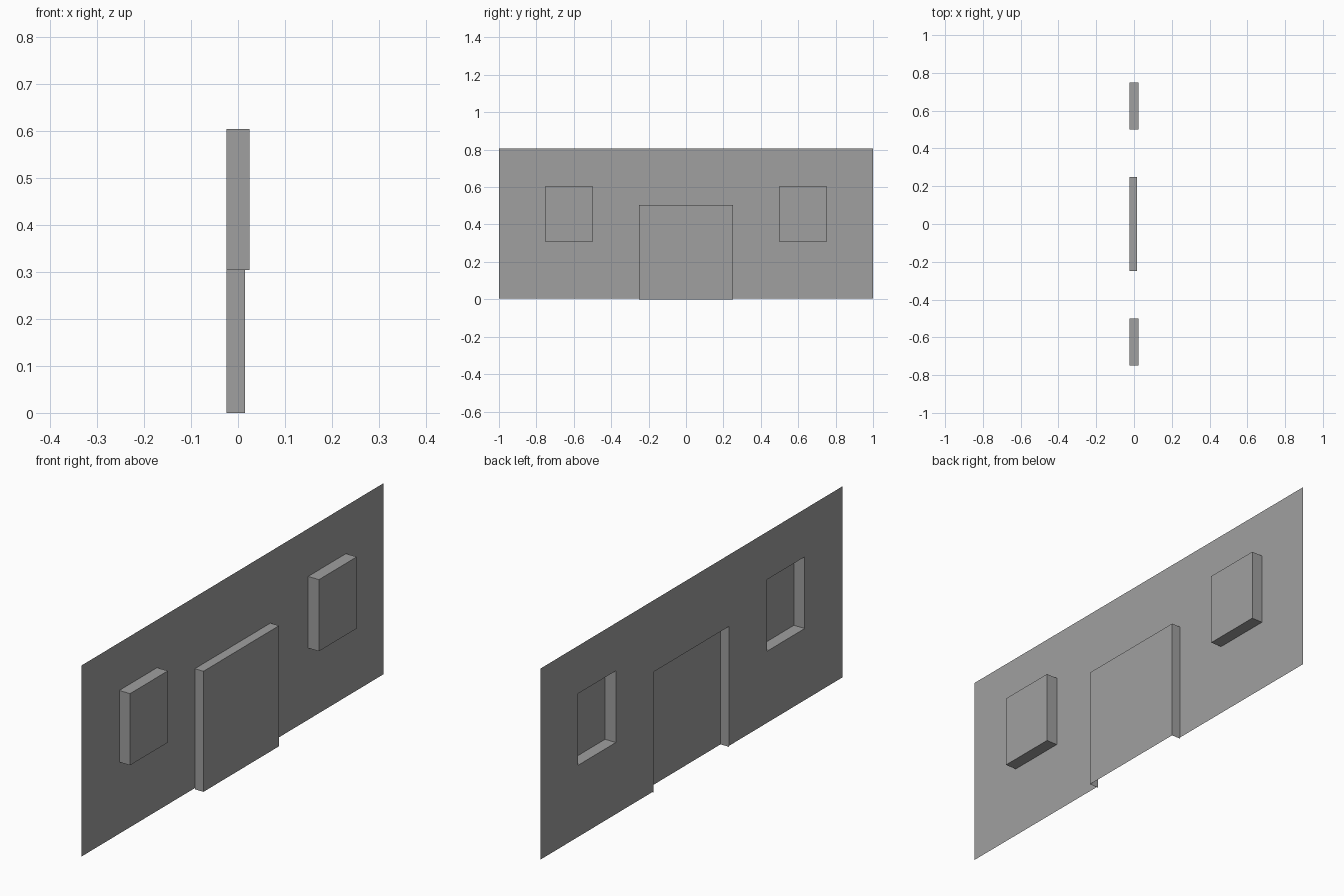
import bpy
import bmesh
from mathutils import Matrix

default = bpy.data.objects.get("Cube")
if default:
    bpy.data.objects.remove(default, do_unlink=True)

# Single plain grey finish
grey = bpy.data.materials.new("plain_grey")
grey.use_nodes = True
colour = (0.35, 0.35, 0.35, 1.0)
grey.diffuse_color = colour
grey.node_tree.nodes["Principled BSDF"].inputs["Base Color"].default_value = colour

BACK = -0.025      # plane of the wall sheet
BASE = 0.005       # wall bottom, just above the door foot
TOP = 0.805

# Openings: name, y range, z range, projection, open at the foot
OPENINGS = [
    ("front_window", (-0.75, -0.5), (0.305, 0.605), 0.05, False),
    ("door", (-0.25, 0.25), (0.0, 0.505), 0.04, True),
    ("back_window", (0.5, 0.75), (0.305, 0.605), 0.05, False),
]


def finish(name, bm):
    mesh = bpy.data.meshes.new(name)
    bm.to_mesh(mesh)
    bm.free()
    mesh.materials.append(grey)
    obj = bpy.data.objects.new(name, mesh)
    bpy.context.collection.objects.link(obj)
    return obj


def in_opening(y, z):
    return any(a < y < b and c < z < d for _, (a, b), (c, d), _, _ in OPENINGS)


# Wall sheet, laid out in panels around the openings
ys = sorted({-1.0, 1.0} | {y for o in OPENINGS for y in o[1]})
zs = sorted({BASE, TOP} | {z for o in OPENINGS for z in o[2] if z > BASE})
bm = bmesh.new()
for y0, y1 in zip(ys, ys[1:]):
    for z0, z1 in zip(zs, zs[1:]):
        if not in_opening((y0 + y1) / 2, (z0 + z1) / 2):
            corners = [(y0, z0), (y1, z0), (y1, z1), (y0, z1)]
            bm.faces.new([bm.verts.new((BACK, y, z)) for y, z in corners])
bmesh.ops.remove_doubles(bm, verts=bm.verts[:], dist=0.0001)
finish("wall", bm)

# Door and windows: shallow boxes, hollow at the back
for name, (y0, y1), (z0, z1), depth, open_foot in OPENINGS:
    bm = bmesh.new()
    centre = (BACK + depth / 2, (y0 + y1) / 2, (z0 + z1) / 2)
    size = (depth, y1 - y0, z1 - z0, 1)
    bmesh.ops.create_cube(bm, size=1, matrix=Matrix.Translation(centre) @ Matrix.Diagonal(size))
    bm.normal_update()
    hollow = [f for f in bm.faces
              if f.normal.x < -0.9 or (open_foot and f.normal.z < -0.9)]
    bmesh.ops.delete(bm, geom=hollow, context='FACES')
    finish(name, bm)
